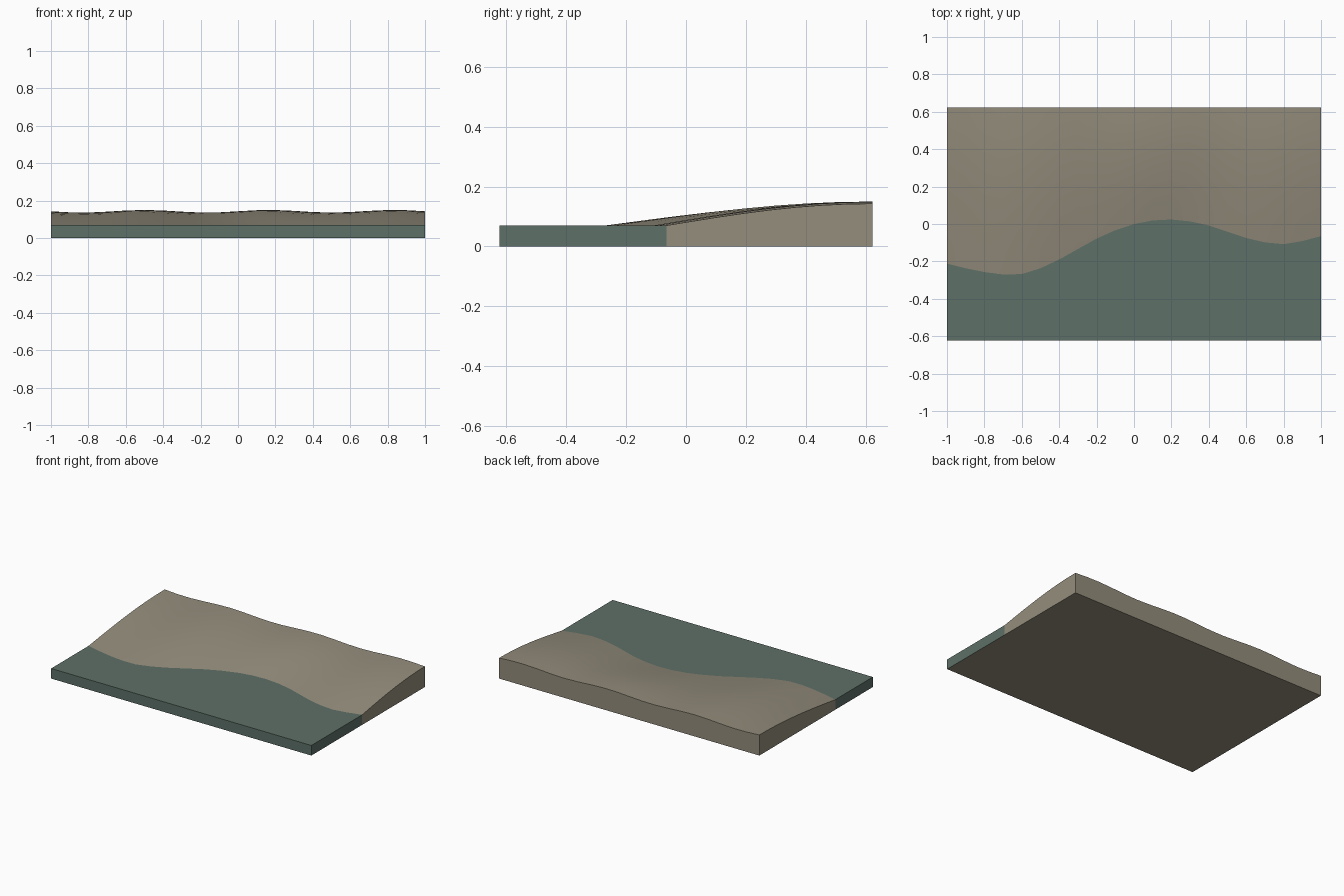
import bpy, bmesh, math

if "Cube" in bpy.data.objects:
    bpy.data.objects.remove(bpy.data.objects["Cube"])

X, Y, WATER_Z = 1.0, 0.623, 0.07
COLS, ROWS = 20, 8

# Shoreline: y position every 0.2 units along x
SHORE = [-0.212, -0.257, -0.268, -0.19, -0.078, 0.0, 0.024, -0.008, -0.075, -0.108, -0.065]


def shore(x):
    """Smooth (Catmull-Rom) shoreline through the control points."""
    f = (x + 1) / 0.2
    i = min(int(f + 1e-6), len(SHORE) - 2)
    t = f - i
    p1, p2 = SHORE[i], SHORE[i + 1]
    p0 = SHORE[i - 1] if i > 0 else 2 * p1 - p2
    p3 = SHORE[i + 2] if i + 2 < len(SHORE) else 2 * p2 - p1
    return 0.5 * (2 * p1 + (p2 - p0) * t + (2 * p0 - 5 * p1 + 4 * p2 - p3) * t * t
                  + (3 * p1 - p0 - 3 * p2 + p3) * t ** 3)


def land_point(x, t):
    """Bank rises from the waterline to a gently rolling back edge."""
    s = shore(x)
    roll = 0.007 * math.cos(2 * math.pi * (x + 0.5) / 0.667)
    return (x, s + (Y - s) * t, WATER_Z + (0.073 + roll) * math.sin(t * math.pi / 2))


def water_point(x, t):
    return (x, -Y + (shore(x) + Y) * t, WATER_Z)


def material(name, colour):
    m = bpy.data.materials.new(name)
    m.diffuse_color = (*colour, 1)
    m.use_nodes = True
    m.node_tree.nodes["Principled BSDF"].inputs["Base Color"].default_value = m.diffuse_color
    return m


def build(name, point, rows, outer_row, with_bottom, mat):
    """Top sheet with skirts down to z = 0 on the sides and the outer row."""
    bm = bmesh.new()
    xs = [-X + 2 * X * i / COLS for i in range(COLS + 1)]
    g = [[bm.verts.new(point(x, j / rows)) for x in xs] for j in range(rows + 1)]
    for j in range(rows):
        for i in range(COLS):
            bm.faces.new((g[j][i], g[j][i + 1], g[j + 1][i + 1], g[j + 1][i]))

    # Block walls, continuing the sheet's winding
    left = [r[0] for r in g]
    right = [r[-1] for r in g][::-1]
    path = g[0] if outer_row == 0 else g[-1][::-1]
    rim = left[::-1] + path[1:-1] + right[::-1] if outer_row == 0 else right[::-1] + path[1:-1] + left[::-1]
    low = [bm.verts.new((v.co.x, v.co.y, 0)) for v in rim]
    for k in range(len(rim) - 1):
        bm.faces.new((rim[k + 1], rim[k], low[k], low[k + 1]))

    # Underside of the whole block
    if with_bottom:
        bm.faces.new([bm.verts.new((x, y, 0)) for x, y in ((-X, -Y), (-X, Y), (X, Y), (X, -Y))])

    me = bpy.data.meshes.new(name)
    bm.to_mesh(me)
    bm.free()
    me.materials.append(mat)
    ob = bpy.data.objects.new(name, me)
    bpy.context.collection.objects.link(ob)
    bpy.ops.object.select_all(action='DESELECT')
    ob.select_set(True)
    bpy.context.view_layer.objects.active = ob
    bpy.ops.object.shade_smooth_by_angle(angle=math.radians(30))


# Sandy bank at the back, water at the front
build("bank", land_point, ROWS, 1, True, material("sandy earth", (0.296, 0.266, 0.202)))
build("water", water_point, 1, 0, False, material("dull green water", (0.110, 0.162, 0.136)))
